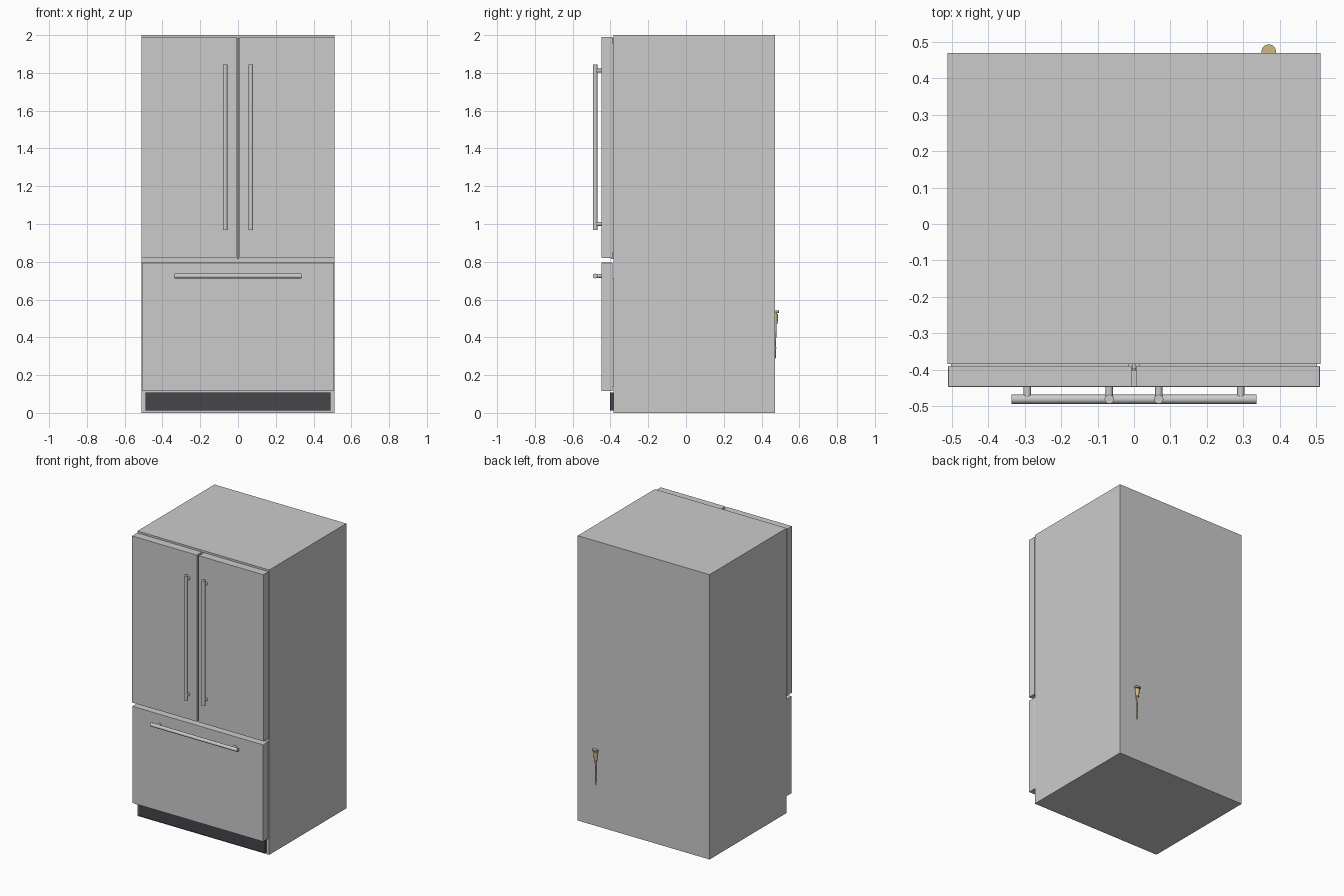
import bpy, math
from mathutils import Vector

if "Cube" in bpy.data.objects:
    bpy.data.objects.remove(bpy.data.objects["Cube"])


def material(name, rgb):
    m = bpy.data.materials.new(name)
    m.diffuse_color = (*rgb, 1)
    m.use_nodes = True
    m.node_tree.nodes["Principled BSDF"].inputs["Base Color"].default_value = m.diffuse_color
    return m


DARK = material("dark_grey", (0.06, 0.06, 0.07))
BRASS = material("brass", (0.62, 0.48, 0.24))


def finish(ob, name, mat=None):
    ob.name = name
    if mat:
        ob.data.materials.append(mat)
    return ob


def box(name, x, y, z, mat=None, bevel=0):
    lo, hi = Vector((x[0], y[0], z[0])), Vector((x[1], y[1], z[1]))
    bpy.ops.mesh.primitive_cube_add(size=1, location=(lo + hi) / 2)
    ob = bpy.context.object
    ob.scale = hi - lo
    bpy.ops.object.transform_apply(location=False, rotation=False, scale=True)
    if bevel:
        mod = ob.modifiers.new("edge", 'BEVEL')
        mod.width, mod.segments = bevel, 2
    return finish(ob, name, mat)


def rod(name, a, b, r1, r2=None, mat=None, sides=32):
    a, b = Vector(a), Vector(b)
    bpy.ops.mesh.primitive_cone_add(vertices=sides, radius1=r1, radius2=r1 if r2 is None else r2,
                                    depth=(b - a).length, location=(a + b) / 2)
    ob = bpy.context.object
    ob.rotation_euler = (b - a).to_track_quat('Z', 'Y').to_euler()
    bpy.ops.object.shade_smooth_by_angle(angle=math.radians(35))
    return finish(ob, name, mat)


FRONT, BACK = -0.447, -0.39      # door faces
BAR_Y = -0.481                   # handle centre line

# Cabinet and toe kick
box("cabinet", (-0.512, 0.512), (-0.385, 0.47), (0, 2))
box("toe_kick", (-0.49, 0.49), (-0.402, -0.38), (0.013, 0.107), DARK)

# French doors with seals and vertical handles
for s, side in ((-1, "left"), (1, "right")):
    x = sorted((s * 0.007, s * 0.51))
    box(side + "_door", x, (FRONT, BACK), (0.82, 1.99), bevel=0.001)
    seal = sorted((s * 0.015, s * 0.502))
    box(side + "_door_seal", seal, (BACK - 0.001, -0.384), (0.85, 1.955))
    hx = s * 0.068
    rod(side + "_door_handle", (hx, BAR_Y, 0.968), (hx, BAR_Y, 1.845), 0.0125)
    for z in (1.0, 1.812):
        rod(side + "_handle_post", (hx, FRONT + 0.002, z), (hx, BAR_Y, z), 0.01)

# Strip behind the gap between the doors, with its screws
box("centre_strip", (-0.006, 0.006), (-0.398, -0.384), (0.815, 1.985))
for z in (1.1, 1.375, 1.645, 1.955):
    rod("strip_screw", (0, -0.402, z), (0, -0.396, z), 0.005, sides=16)

# Freezer drawer with seal and horizontal handle
box("freezer_drawer", (-0.508, 0.508), (FRONT, BACK), (0.115, 0.795), bevel=0.001)
box("drawer_seal", (-0.5, 0.5), (BACK - 0.001, -0.384), (0.14, 0.715))
rod("drawer_handle", (-0.337, BAR_Y, 0.725), (0.337, BAR_Y, 0.725), 0.0125)
for s in (-1, 1):
    rod("drawer_handle_post", (s * 0.293, FRONT + 0.002, 0.725), (s * 0.293, BAR_Y, 0.725), 0.01)

# Brass water fitting on the back: cap, neck, body and tapered pipe
PX, PY = 0.37, 0.473
for name, z0, z1, r0, r1 in (("fitting_cap", 0.530, 0.541, 0.020, 0.020),
                             ("fitting_neck", 0.522, 0.530, 0.010, 0.010),
                             ("fitting_body", 0.470, 0.523, 0.012, 0.015),
                             ("fitting_pipe", 0.340, 0.470, 0.003, 0.007),
                             ("fitting_tip", 0.288, 0.345, 0.002, 0.005)):
    rod(name, (PX, PY, z0), (PX, PY, z1), r0, r1, BRASS)
